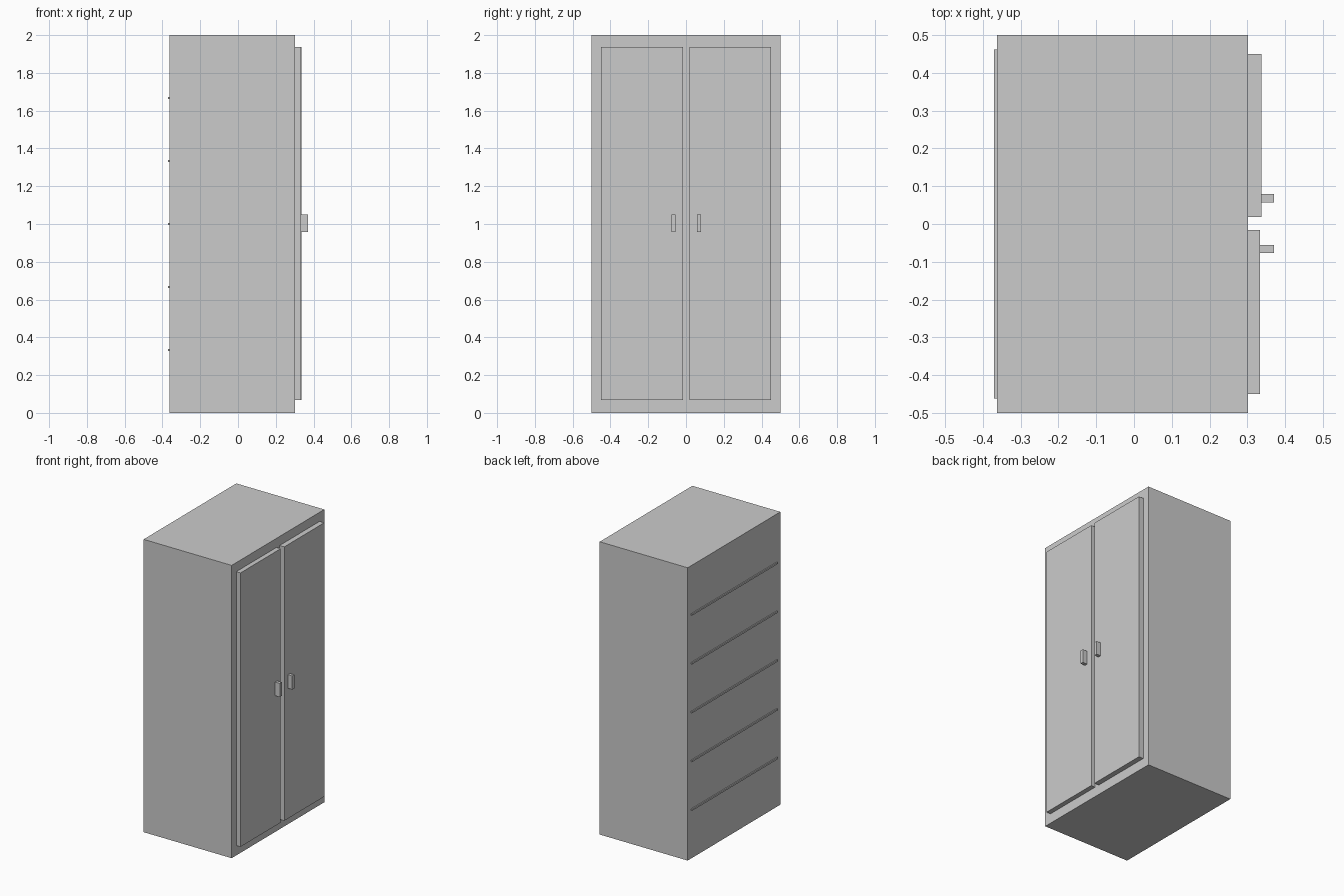
import bpy

if "Cube" in bpy.data.objects:
    bpy.data.objects.remove(bpy.data.objects["Cube"])


def box(name, x, y, z):
    """Box spanning the given (min, max) ranges."""
    spans = (x, y, z)
    bpy.ops.mesh.primitive_cube_add(size=1, location=[(a + b) / 2 for a, b in spans])
    obj = bpy.context.object
    obj.name = name
    obj.scale = [b - a for a, b in spans]
    bpy.ops.object.transform_apply(location=False, rotation=False, scale=True)
    return obj


# Cabinet carcass
box("cabinet_body", (-0.363, 0.302), (-0.5, 0.5), (0, 2))

# Shelves, whose rear edges poke slightly through the back
for i in range(1, 6):
    z = i / 3
    box(f"shelf_{i}", (-0.37, 0.27), (-0.462, 0.462), (z - 0.006, z + 0.006))

# Double doors on the +x side, one marginally thicker
box("left_door", (0.302, 0.334), (-0.45, -0.016), (0.067, 1.938))
box("right_door", (0.302, 0.337), (0.018, 0.45), (0.067, 1.938))

# Handles beside the centre gap
box("left_handle", (0.334, 0.37), (-0.077, -0.055), (0.957, 1.05))
box("right_handle", (0.337, 0.37), (0.057, 0.079), (0.957, 1.05))
